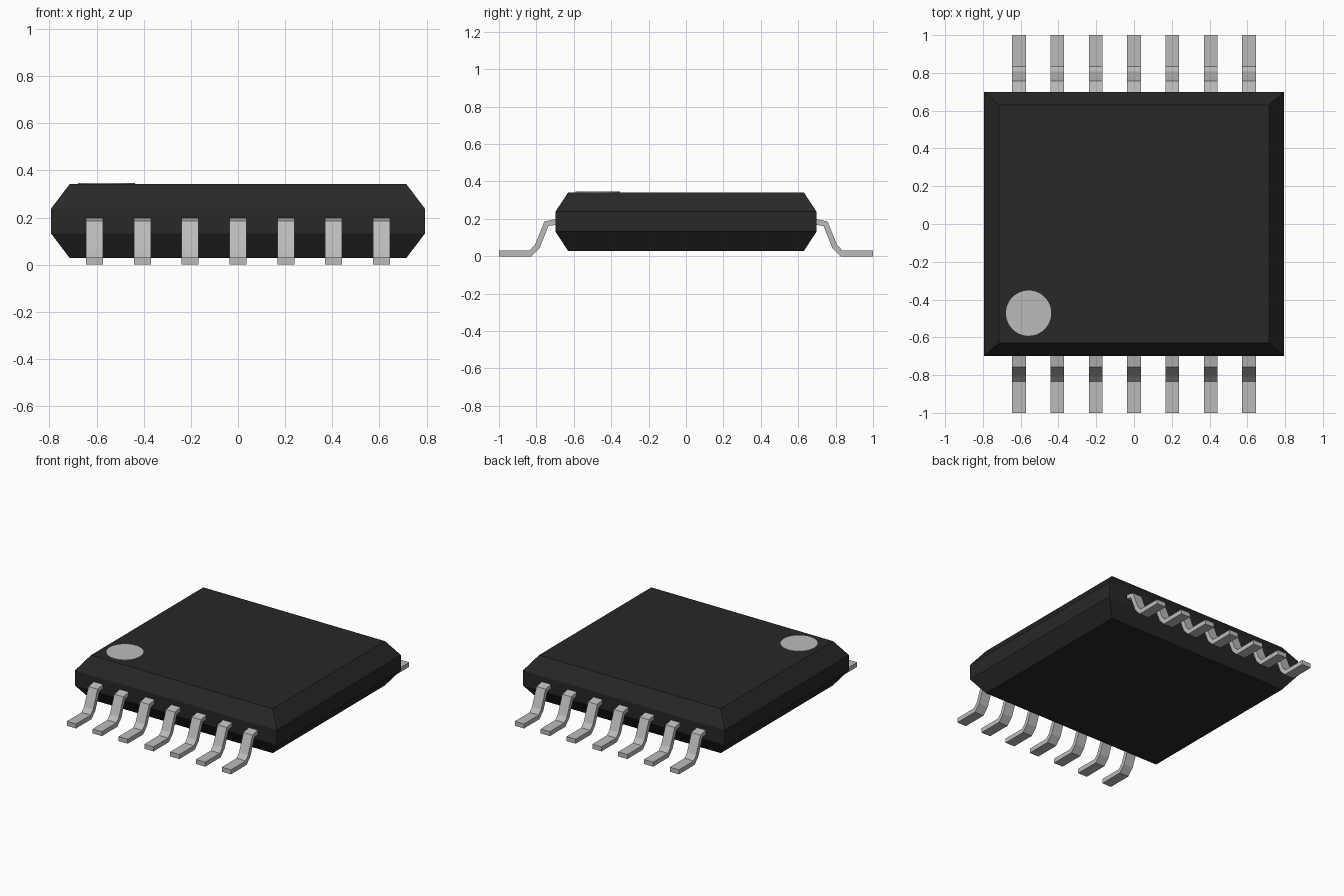
import bpy, bmesh, math

cube = bpy.data.objects.get("Cube")
if cube:
    bpy.data.objects.remove(cube, do_unlink=True)


def make_material(name, color):
    mat = bpy.data.materials.new(name)
    mat.use_nodes = True
    mat.diffuse_color = color
    mat.node_tree.nodes["Principled BSDF"].inputs["Base Color"].default_value = color
    return mat


def make_object(name, bm, mat):
    bmesh.ops.recalc_face_normals(bm, faces=bm.faces[:])
    mesh = bpy.data.meshes.new(name)
    bm.to_mesh(mesh)
    bm.free()
    mesh.materials.append(mat)
    obj = bpy.data.objects.new(name, mesh)
    bpy.context.collection.objects.link(obj)
    return obj


def loft(bm, rings):
    """Bridge a stack of matching vertex rings and cap both ends."""
    loops = [[bm.verts.new(p) for p in ring] for ring in rings]
    n = len(loops[0])
    for low, high in zip(loops, loops[1:]):
        for i in range(n):
            j = (i + 1) % n
            bm.faces.new((low[i], low[j], high[j], high[i]))
    bm.faces.new(loops[0][::-1])
    bm.faces.new(loops[-1])


black = make_material("black plastic", (0.021, 0.021, 0.021, 1))
grey = make_material("grey metal", (0.5, 0.5, 0.5, 1))

# Package body: rectangular sections, tapered above and below a vertical band
sections = [(0.714, 0.63, 0.028), (0.793, 0.698, 0.132),
            (0.793, 0.698, 0.238), (0.714, 0.63, 0.342)]
bm = bmesh.new()
loft(bm, [[(-x, -y, z), (x, -y, z), (x, y, z), (-x, y, z)] for x, y, z in sections])
make_object("package_body", bm, black)

# Round pin-one marker, a thin disc on the top face
bm = bmesh.new()
bmesh.ops.create_cone(bm, cap_ends=True, segments=48, radius1=0.12, radius2=0.12, depth=0.006)
bmesh.ops.translate(bm, verts=bm.verts[:], vec=(-0.558, -0.472, 0.343))
make_object("pin_one_marker", bm, grey)

# Gull-wing leads: side profile (distance outward, height) swept across the width
profile = [(0.66, 0.198), (0.70, 0.198), (0.757, 0.186), (0.807, 0.062), (0.835, 0.032),
           (1.0, 0.032), (1.0, 0.0), (0.825, 0.0), (0.782, 0.045), (0.735, 0.162),
           (0.70, 0.167), (0.66, 0.167)]
PITCH, HALF_WIDTH = 0.203, 0.036
for side, label in ((-1, "front"), (1, "back")):
    for i in range(7):
        x = (i - 3) * PITCH
        bm = bmesh.new()
        loft(bm, [[(x + dx, side * y, z) for y, z in profile]
                  for dx in (-HALF_WIDTH, HALF_WIDTH)])
        make_object(f"{label}_lead_{i + 1}", bm, grey)
